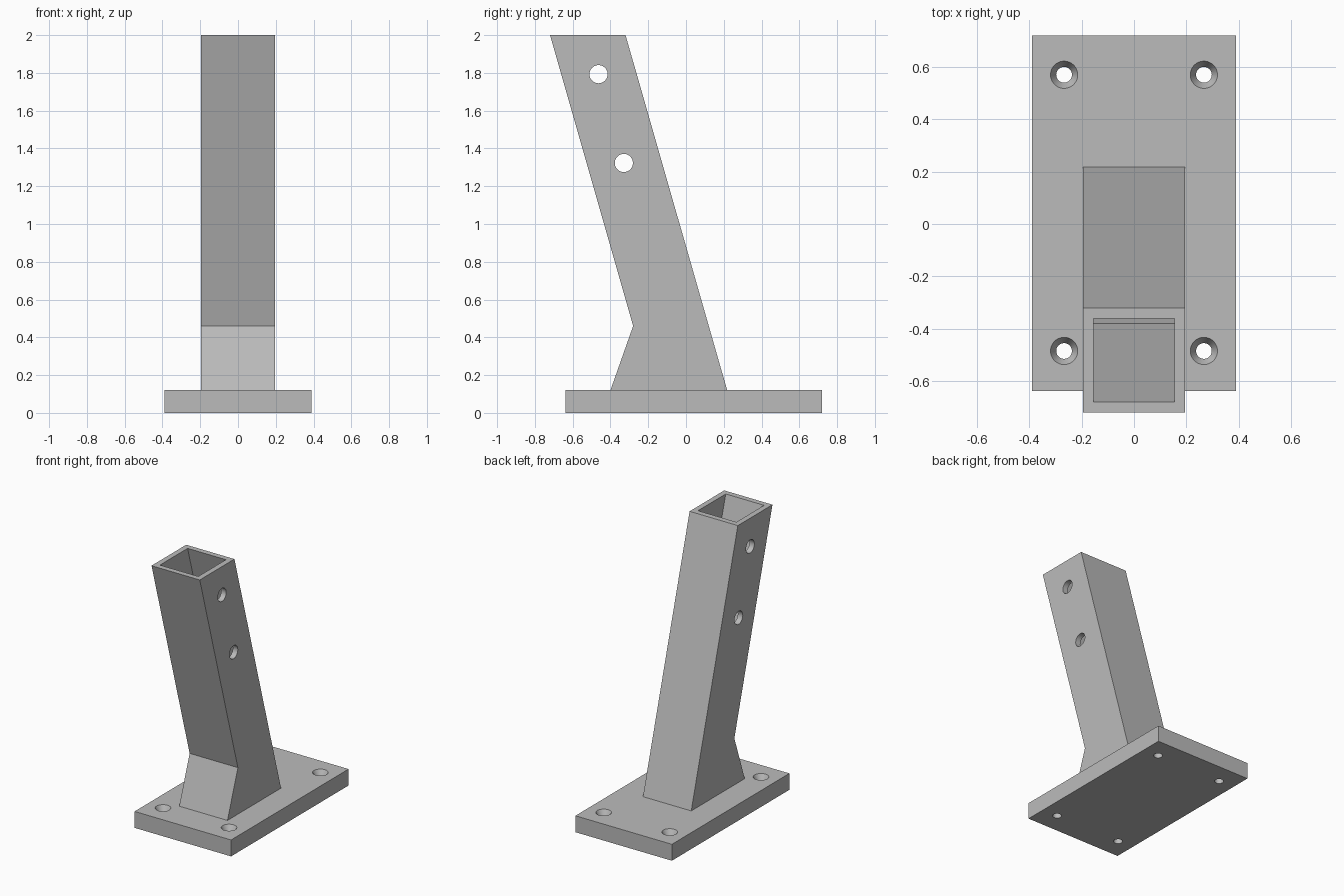
import bpy
import bmesh
import math
from mathutils import Matrix

default = bpy.data.objects.get("Cube")
if default:
    bpy.data.objects.remove(default, do_unlink=True)

grey = bpy.data.materials.new("plain grey")
grey.use_nodes = True
colour = (0.5, 0.5, 0.5, 1)
grey.diffuse_color = colour
grey.node_tree.nodes["Principled BSDF"].inputs["Base Color"].default_value = colour


def finish(bm, name):
    bmesh.ops.recalc_face_normals(bm, faces=bm.faces)
    mesh = bpy.data.meshes.new(name)
    bm.to_mesh(mesh)
    bm.free()
    mesh.materials.append(grey)
    obj = bpy.data.objects.new(name, mesh)
    bpy.context.collection.objects.link(obj)
    return obj


def prism(name, profile, half_width):
    """Extrude a side profile of (y, z) points across x."""
    bm = bmesh.new()
    face = bm.faces.new([bm.verts.new((-half_width, y, z)) for y, z in profile])
    new = bmesh.ops.extrude_face_region(bm, geom=[face])["geom"]
    verts = [v for v in new if isinstance(v, bmesh.types.BMVert)]
    bmesh.ops.translate(bm, verts=verts, vec=(2 * half_width, 0, 0))
    return finish(bm, name)


def revolve(name, profile, location, turn=None, steps=48):
    """Closed round solid from (radius, height) rings."""
    bm = bmesh.new()
    rings = []
    for r, h in profile:
        angles = [math.tau * i / steps for i in range(steps)]
        rings.append([bm.verts.new((r * math.cos(a), r * math.sin(a), h)) for a in angles])
    for low, high in zip(rings, rings[1:]):
        for i in range(steps):
            j = (i + 1) % steps
            bm.faces.new((low[i], low[j], high[j], high[i]))
    bm.faces.new(rings[0])
    bm.faces.new(rings[-1])
    matrix = Matrix.Translation(location) @ (turn or Matrix())
    bmesh.ops.transform(bm, matrix=matrix, verts=bm.verts)
    return finish(bm, name)


def cut(target, cutter):
    cutter.hide_render = True
    mod = target.modifiers.new("cut", "BOOLEAN")
    mod.operation = "DIFFERENCE"
    mod.solver = "EXACT"
    mod.object = cutter
    bpy.context.view_layer.objects.active = target
    bpy.ops.object.modifier_apply(modifier=mod.name)
    bpy.data.objects.remove(cutter, do_unlink=True)


# Base plate with four countersunk screw holes
plate_top = 0.12
plate = prism("base_plate", [(-0.637, 0), (0.72, 0), (0.72, plate_top), (-0.637, plate_top)], 0.39)
screw = [(0.03, -0.05), (0.03, 0.08), (0.052, plate_top), (0.052, 0.2)]
for x in (-0.267, 0.267):
    for y in (-0.485, 0.57):
        cut(plate, revolve("screw_cutter", screw, (x, y, 0)))

# Leaning post with a flared foot
post = prism("leaning_post", [(-0.4, plate_top), (0.218, plate_top), (-0.32, 2),
                              (-0.72, 2), (-0.28, 0.46)], 0.195)

# Blind square socket running down the post
cut(post, prism("socket_cutter", [(-0.38, 0.96), (-0.087, 1.044),
                                  (-0.389, 2.1), (-0.709, 2.1)], 0.155))

# Cross holes for the fixing bolts
sideways = Matrix.Rotation(math.pi / 2, 4, "Y")
for y, z in ((-0.463, 1.793), (-0.329, 1.323)):
    cut(post, revolve("bolt_cutter", [(0.048, -0.4), (0.048, 0.4)], (0, y, z), sideways))

# Smooth the round hole walls while keeping the edges sharp
for obj in (plate, post):
    bpy.ops.object.select_all(action="DESELECT")
    obj.select_set(True)
    bpy.context.view_layer.objects.active = obj
    bpy.ops.object.shade_smooth_by_angle(angle=math.radians(25))
